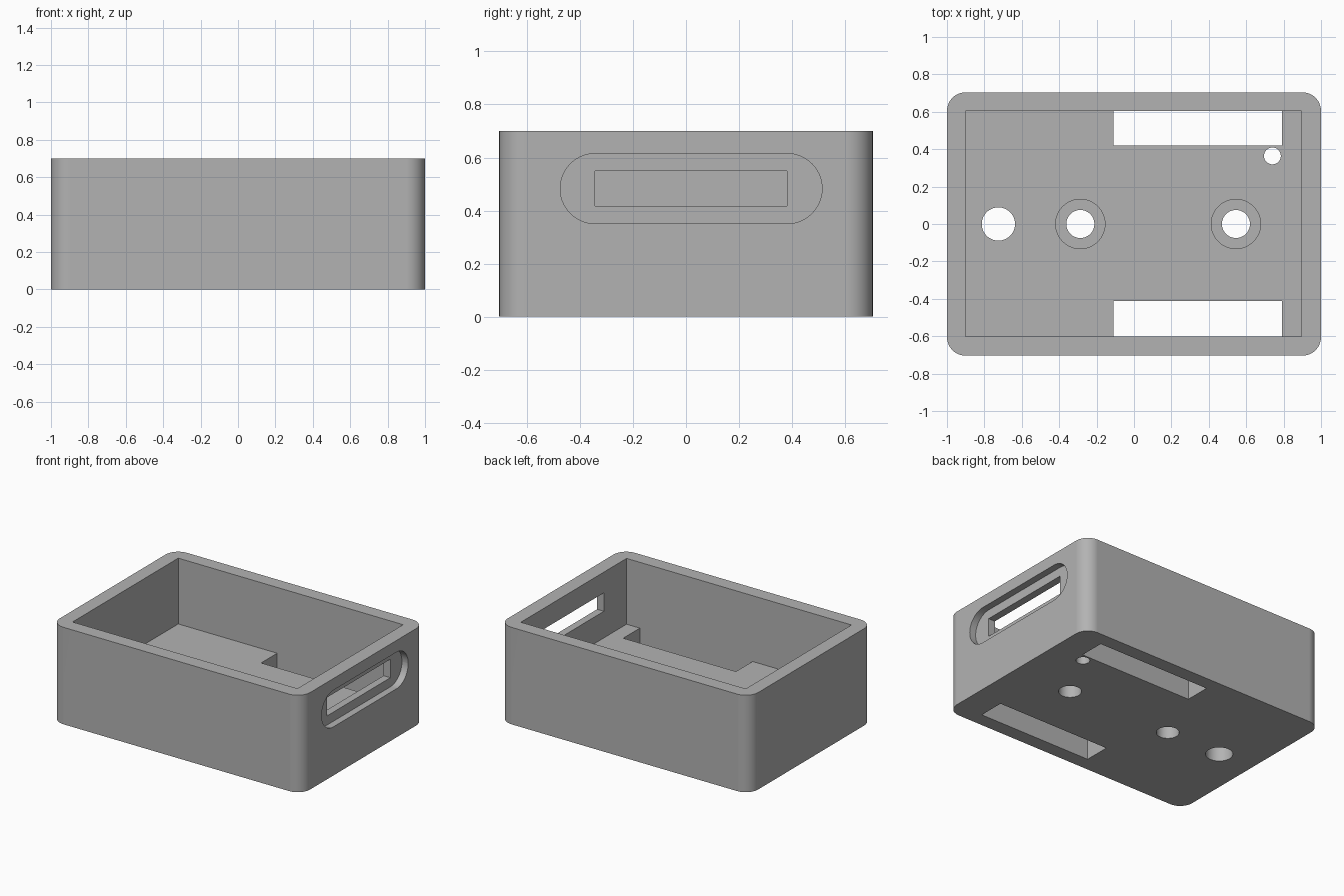
import bpy
import bmesh
from math import pi
from mathutils import Matrix, Vector

if "Cube" in bpy.data.objects:
    bpy.data.objects.remove(bpy.data.objects["Cube"], do_unlink=True)

HEIGHT, FLOOR = 0.70, 0.225

grey = bpy.data.materials.new("grey plastic")
grey.use_nodes = True
grey.diffuse_color = (0.45, 0.45, 0.45, 1)
grey.node_tree.nodes["Principled BSDF"].inputs["Base Color"].default_value = grey.diffuse_color


def finish(name, bm):
    mesh = bpy.data.meshes.new(name)
    bm.to_mesh(mesh)
    bm.free()
    mesh.materials.append(grey)
    obj = bpy.data.objects.new(name, mesh)
    bpy.context.collection.objects.link(obj)
    return obj


def box(name, low, high, radius=0.0, axis=2):
    """Box between two corners, with edges along one axis rounded."""
    low, high = Vector(low), Vector(high)
    bm = bmesh.new()
    size = Matrix.Diagonal((high - low).to_4d())
    size[3][3] = 1
    bmesh.ops.create_cube(bm, size=1, matrix=Matrix.Translation((low + high) / 2) @ size)
    if radius:
        edges = [e for e in bm.edges
                 if abs((e.verts[0].co - e.verts[1].co).normalized()[axis]) > 0.9]
        bmesh.ops.bevel(bm, geom=edges, offset=radius, segments=14,
                        profile=0.5, affect='EDGES')
    return finish(name, bm)


def drill(name, x, y, radius, bottom, top):
    bm = bmesh.new()
    bmesh.ops.create_cone(bm, cap_ends=True, segments=48, radius1=radius, radius2=radius,
                          depth=top - bottom,
                          matrix=Matrix.Translation((x, y, (top + bottom) / 2)))
    return finish(name, bm)


# Rounded outer body
case = box("case", (-1, -0.704, 0), (1, 0.704, HEIGHT), radius=0.1)

# Open cavity
cutters = [box("cavity", (-0.9, -0.602, FLOOR), (0.896, 0.604, 1))]

# Long floor slots against the front and back walls
cutters.append(box("back_slot", (-0.11, 0.42, -0.2), (0.79, 0.604, 0.3)))
cutters.append(box("front_slot", (-0.11, -0.602, -0.2), (0.79, -0.412, 0.3)))

# Plain floor holes
cutters.append(drill("large_hole", -0.725, 0, 0.089, -0.2, 0.4))
cutters.append(drill("small_hole", 0.74, 0.364, 0.045, -0.2, 0.4))

# Screw holes with counterbores
for x in (-0.287, 0.545):
    cutters.append(drill("screw_hole", x, 0, 0.075, -0.2, 0.4))
    cutters.append(drill("counterbore", x, 0, 0.132, FLOOR / 2, 0.4))

# Port opening with its rounded outer recess
cutters.append(box("port_recess", (0.95, -0.474, 0.351), (1.1, 0.513, 0.615),
                   radius=0.1318, axis=0))
cutters.append(box("port_opening", (0.8, -0.343, 0.417), (1.1, 0.381, 0.55)))

# Cut everything from the body
bpy.context.view_layer.objects.active = case
for cutter in cutters:
    cutter.hide_render = True
    mod = case.modifiers.new(cutter.name, 'BOOLEAN')
    mod.operation = 'DIFFERENCE'
    mod.solver = 'EXACT'
    mod.object = cutter
    bpy.ops.object.modifier_apply(modifier=mod.name)
    bpy.data.objects.remove(cutter, do_unlink=True)

# Smooth rounded corners, crisp flat faces
bpy.ops.object.select_all(action='DESELECT')
case.select_set(True)
bpy.ops.object.shade_smooth_by_angle(angle=pi / 6)
weighted = case.modifiers.new("even_shading", 'WEIGHTED_NORMAL')
weighted.keep_sharp = True
